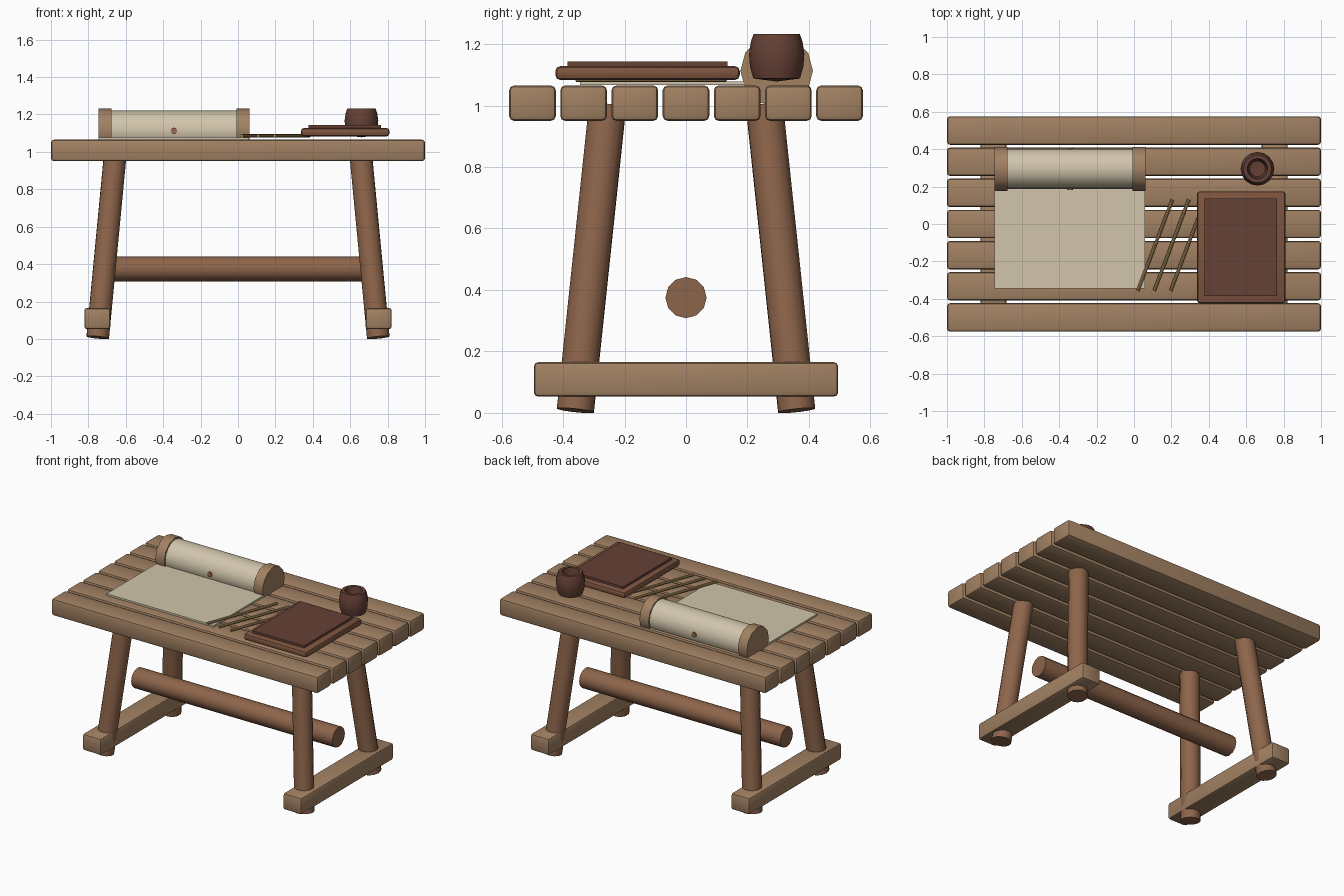
import bpy
import bmesh
import math
from mathutils import Vector

cube = bpy.data.objects.get("Cube")
if cube:
    bpy.data.objects.remove(cube, do_unlink=True)


def material(name, color):
    mat = bpy.data.materials.new(name)
    mat.use_nodes = True
    rgba = (*color, 1.0)
    mat.diffuse_color = rgba
    bsdf = mat.node_tree.nodes["Principled BSDF"]
    bsdf.inputs["Base Color"].default_value = rgba
    bsdf.inputs["Roughness"].default_value = 0.8
    return mat


PLANK = material("plank wood", (0.36, 0.22, 0.125))
LOG = material("log wood", (0.27, 0.13, 0.07))
PAPER = material("paper", (0.64, 0.56, 0.41))
FRAME = material("frame wood", (0.21, 0.09, 0.05))
DARK = material("dark clay", (0.13, 0.052, 0.036))
STRAW = material("straw", (0.42, 0.27, 0.11))
PEG = material("peg wood", (0.33, 0.14, 0.08))


def finish(bm, name, mat, smooth=True):
    bmesh.ops.recalc_face_normals(bm, faces=bm.faces)
    mesh = bpy.data.meshes.new(name)
    bm.to_mesh(mesh)
    bm.free()
    mesh.materials.append(mat)
    obj = bpy.data.objects.new(name, mesh)
    bpy.context.collection.objects.link(obj)
    if smooth:
        bpy.ops.object.select_all(action="DESELECT")
        obj.select_set(True)
        bpy.context.view_layer.objects.active = obj
        bpy.ops.object.shade_smooth_by_angle(angle=math.radians(40))
    return obj


def box(name, low, high, mat, bevel=0.0):
    """Box between two corners, with optional rounded edges."""
    low, high = Vector(low), Vector(high)
    bm = bmesh.new()
    bmesh.ops.create_cube(bm, size=1)
    for v in bm.verts:
        v.co = (low + high) / 2 + v.co * (high - low)
    if bevel:
        bmesh.ops.bevel(bm, geom=bm.edges[:], offset=bevel, segments=2,
                        profile=0.5, affect="EDGES")
    return finish(bm, name, mat, bevel > 0)


def rod(name, start, end, radius, mat, sides=12):
    """Capped cylinder between two points."""
    start, end = Vector(start), Vector(end)
    axis = end - start
    bm = bmesh.new()
    bmesh.ops.create_cone(bm, cap_ends=True, segments=sides, radius1=radius,
                          radius2=radius, depth=axis.length)
    turn = axis.to_track_quat("Z", "Y")
    for v in bm.verts:
        v.co = turn @ v.co + (start + end) / 2
    return finish(bm, name, mat)


def lathe(name, profile, center, mat, steps=16):
    """Profile of (radius, height) points spun around a vertical axis."""
    bm = bmesh.new()
    verts = [bm.verts.new((r, 0, z)) for r, z in profile]
    edges = [bm.edges.new(pair) for pair in zip(verts, verts[1:])]
    bmesh.ops.spin(bm, geom=verts + edges, cent=(0, 0, 0), axis=(0, 0, 1),
                   angle=math.tau, steps=steps)
    bmesh.ops.remove_doubles(bm, verts=bm.verts[:], dist=0.0005)
    bmesh.ops.translate(bm, vec=center, verts=bm.verts[:])
    return finish(bm, name, mat)


# Table top slats
for i in range(7):
    y = (i - 3) * 0.1665
    box(f"slat_{i + 1}", (-1, y - 0.076, 0.95), (1, y + 0.076, 1.065), PLANK, 0.016)

# Splayed legs and foot beams
for side, sx in (("right", -1), ("left", 1)):
    for end, sy in (("front", -1), ("back", 1)):
        rod(f"{end}_{side}_leg", (sx * 0.75, sy * 0.36, 0.008),
            (sx * 0.655, sy * 0.255, 1.0), 0.062, LOG)
    x = sx * 0.752
    box(f"{side}_foot_beam", (x - 0.07, -0.495, 0.053), (x + 0.07, 0.495, 0.165),
        PLANK, 0.014)

# Stretcher log
rod("stretcher", (-0.755, 0, 0.375), (0.755, 0, 0.375), 0.067, LOG)

# Scroll: open sheet, rolled part, end caps, peg
box("scroll_sheet", (-0.745, -0.345, 1.066), (0.06, 0.29, 1.078), PAPER)
ROLL_Y, ROLL_Z, MID_X = 0.295, 1.113, -0.3425
rod("scroll_roll", (-0.69, ROLL_Y, ROLL_Z), (0.005, ROLL_Y, ROLL_Z), 0.107, PAPER, 16)
for side, sx in (("right", -1), ("left", 1)):
    rod(f"scroll_{side}_cap", (MID_X + sx * 0.335, ROLL_Y, ROLL_Z),
        (MID_X + sx * 0.403, ROLL_Y, ROLL_Z), 0.118, PLANK)
rod("scroll_peg", (MID_X, ROLL_Y - 0.112, ROLL_Z), (MID_X, ROLL_Y + 0.112, ROLL_Z),
    0.017, PEG)

# Thin counting sticks
for i in range(3):
    x = 0.02 + i * 0.088
    rod(f"stick_{i + 1}", (x, -0.357, 1.086), (x + 0.185, 0.13, 1.086), 0.009, STRAW, 8)

# Writing tablet
box("tablet_frame", (0.337, -0.425, 1.083), (0.81, 0.175, 1.128), FRAME, 0.016)
box("tablet_panel", (0.377, -0.385, 1.11), (0.765, 0.135, 1.143), DARK)

# Clay cup with hollow inside
lathe("cup", [(0, 0), (0.076, 0.01), (0.087, 0.05), (0.09, 0.09), (0.084, 0.13),
              (0.075, 0.155), (0.055, 0.155), (0.05, 0.12), (0.042, 0.05), (0, 0.045)],
      (0.66, 0.295, 1.078), DARK)
